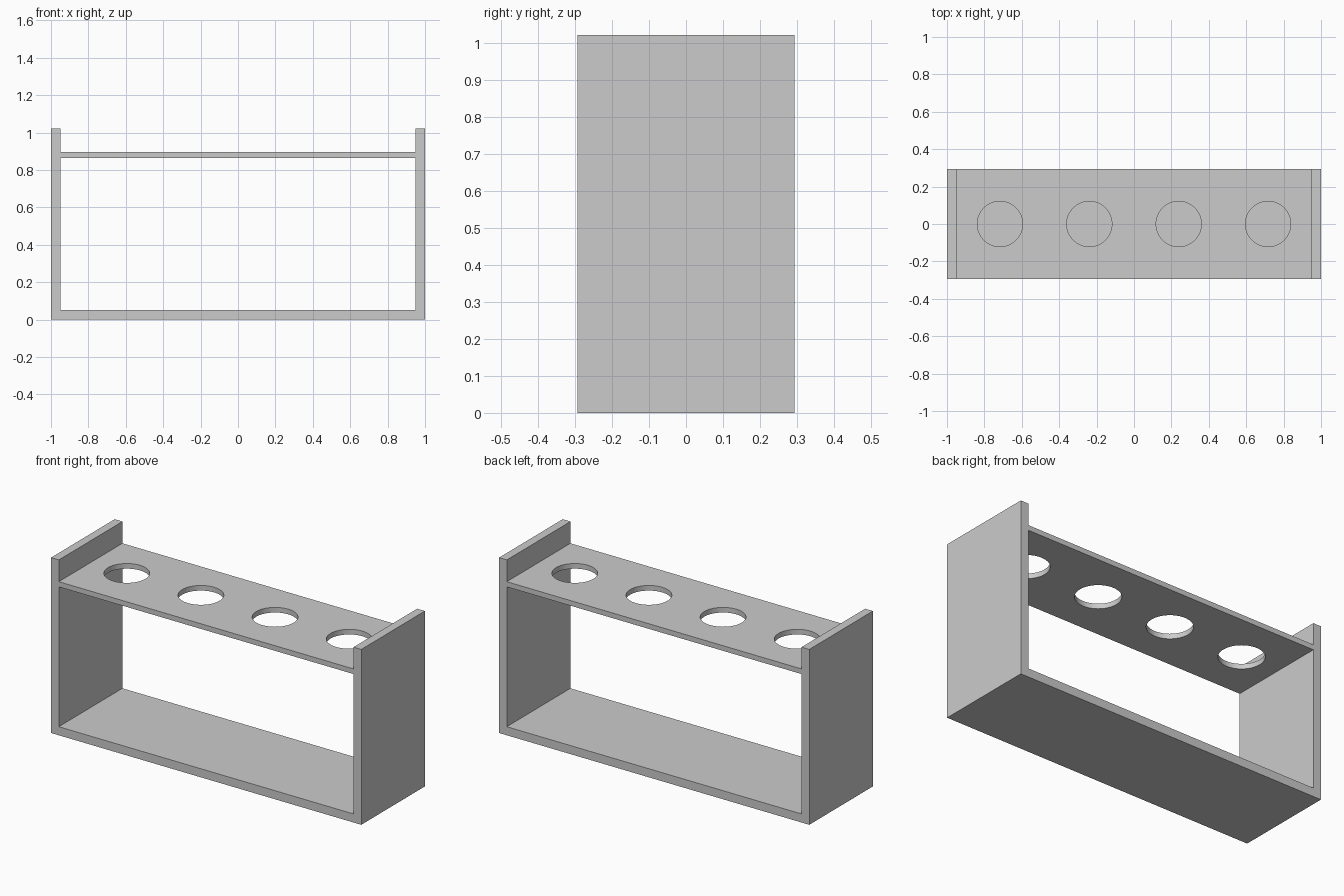
import bpy, bmesh, math

if "Cube" in bpy.data.objects:
    bpy.data.objects.remove(bpy.data.objects["Cube"])

DEPTH, HEIGHT, WALL = 0.586, 1.022, 0.05
SHELF_BOTTOM, SHELF_TOP = 0.865, 0.895
HOLE_RADIUS, HOLE_SPACING = 0.121, 0.478


def extruded_profile(name, points):
    """Extrude an XZ outline through the full depth of the rack."""
    bm = bmesh.new()
    face = bm.faces.new([bm.verts.new((x, -DEPTH / 2, z)) for x, z in points])
    result = bmesh.ops.extrude_face_region(bm, geom=[face])
    verts = [v for v in result["geom"] if isinstance(v, bmesh.types.BMVert)]
    bmesh.ops.translate(bm, verts=verts, vec=(0, DEPTH, 0))
    bmesh.ops.recalc_face_normals(bm, faces=bm.faces)
    mesh = bpy.data.meshes.new(name)
    bm.to_mesh(mesh)
    bm.free()
    obj = bpy.data.objects.new(name, mesh)
    bpy.context.collection.objects.link(obj)
    return obj


# U-shaped frame: base and both side walls in one piece
inner = 1 - WALL
left_half = [(-1, 0), (-1, HEIGHT), (-inner, HEIGHT), (-inner, WALL)]
right_half = [(-x, z) for x, z in reversed(left_half)]
extruded_profile("rack_frame", left_half + right_half)

# Thin shelf fitted between the walls
shelf = extruded_profile("holder_shelf", [
    (-inner, SHELF_BOTTOM), (inner, SHELF_BOTTOM),
    (inner, SHELF_TOP), (-inner, SHELF_TOP)])

# Four round holes through the shelf
for i in range(4):
    bpy.ops.mesh.primitive_cylinder_add(
        vertices=64, radius=HOLE_RADIUS, depth=0.2,
        location=((i - 1.5) * HOLE_SPACING, 0, (SHELF_BOTTOM + SHELF_TOP) / 2))
    cutter = bpy.context.object
    cutter.name = "hole_cutter"
    cutter.hide_render = True
    mod = shelf.modifiers.new("hole", "BOOLEAN")
    mod.operation = "DIFFERENCE"
    mod.solver = "EXACT"
    mod.object = cutter
    bpy.context.view_layer.objects.active = shelf
    bpy.ops.object.modifier_apply(modifier=mod.name)
    bpy.data.objects.remove(cutter, do_unlink=True)

# Smooth hole walls, crisp board edges
bpy.ops.object.select_all(action="DESELECT")
shelf.select_set(True)
bpy.context.view_layer.objects.active = shelf
bpy.ops.object.shade_smooth_by_angle(angle=math.radians(30))
